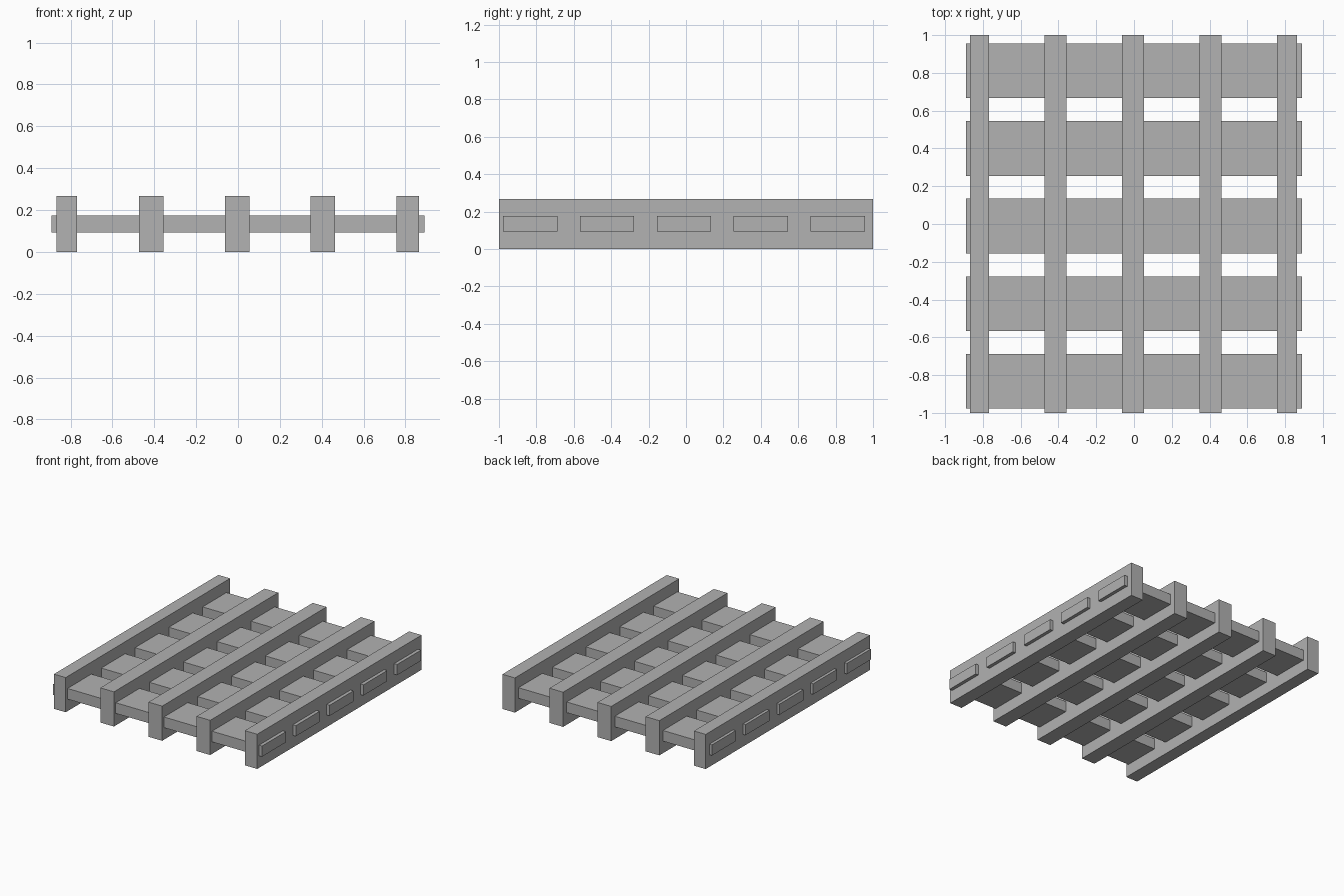
import bpy

default_cube = bpy.data.objects.get("Cube")
if default_cube:
    bpy.data.objects.remove(default_cube, do_unlink=True)

GREY = (0.445, 0.445, 0.445, 1)
grey = bpy.data.materials.new("plain_grey")
grey.use_nodes = True
grey.diffuse_color = GREY
grey.node_tree.nodes["Principled BSDF"].inputs["Base Color"].default_value = GREY


def box(name, low, high):
    """Add a box spanning two opposite corners."""
    centre = [(a + b) / 2 for a, b in zip(low, high)]
    bpy.ops.mesh.primitive_cube_add(size=1, location=centre)
    part = bpy.context.object
    part.name = name
    part.scale = [b - a for a, b in zip(low, high)]
    bpy.ops.object.transform_apply(location=False, rotation=False, scale=True)
    part.data.materials.append(grey)
    return part


# Tall beams running front to back; the outer two are slightly narrower
beams = [(-0.868, -0.768), (-0.473, -0.357), (-0.063, 0.054),
         (0.347, 0.463), (0.758, 0.864)]
for i, (left, right) in enumerate(beams, 1):
    box(f"beam_{i}", (left, -1, 0), (right, 1, 0.267))

# Wide slats passing through the beams, ends poking out at both sides
SLAT_HALF = 0.145
for i in range(5):
    y = -0.833 + i * 0.411
    box(f"slat_{i + 1}", (-0.89, y - SLAT_HALF, 0.093), (0.89, y + SLAT_HALF, 0.175))
